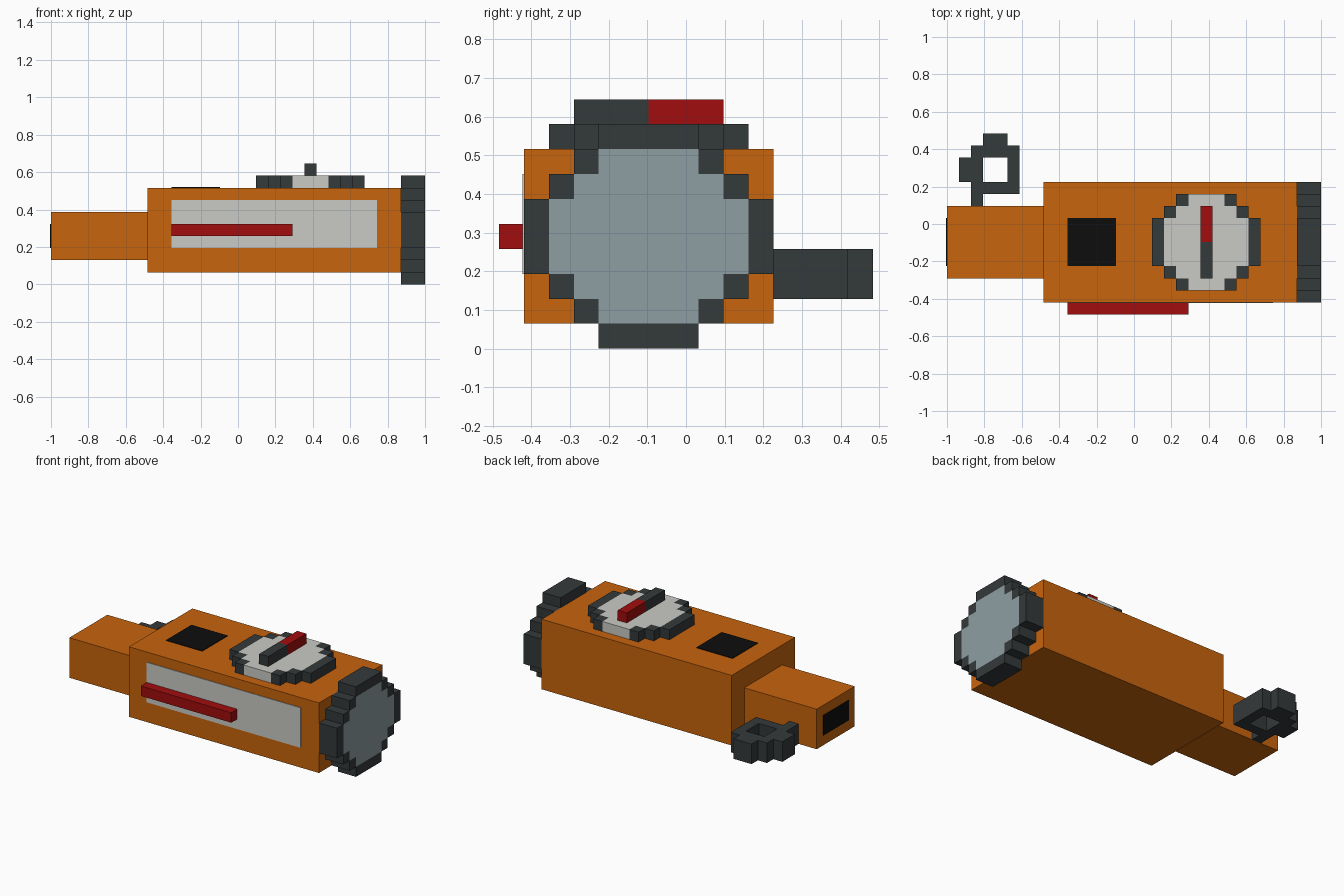
import bpy
import bmesh
from mathutils import Matrix, Vector

if "Cube" in bpy.data.objects:
    bpy.data.objects.remove(bpy.data.objects["Cube"])

U = 2 / 31       # one block of the stepped design
T = 0.06         # thickness of painted plates, in blocks


def material(name, rgb):
    m = bpy.data.materials.new(name)
    m.use_nodes = True
    m.diffuse_color = (*rgb, 1)
    m.node_tree.nodes["Principled BSDF"].inputs["Base Color"].default_value = (*rgb, 1)
    return m


orange = material("orange", (0.58, 0.128, 0.004))
pale = material("pale grey", (0.59, 0.59, 0.56))
dark = material("charcoal", (0.034, 0.041, 0.043))
red = material("red", (0.36, 0.004, 0.004))
glass = material("glass blue grey", (0.268, 0.337, 0.361))
black = material("black", (0.004, 0.004, 0.004))


def blocks(name, mat, *boxes):
    """One object from boxes given as (x0, x1, y0, y1, z0, z1) in blocks."""
    bm = bmesh.new()
    for x0, x1, y0, y1, z0, z1 in boxes:
        size = Vector((x1 - x0, y1 - y0, z1 - z0)) * U
        mid = Vector((x0 + x1, y0 + y1, z0 + z1)) * U / 2
        bmesh.ops.create_cube(bm, size=1, matrix=Matrix.Translation(mid) @ Matrix.Diagonal((*size, 1)))
    mesh = bpy.data.meshes.new(name)
    bm.to_mesh(mesh)
    bm.free()
    mesh.materials.append(mat)
    ob = bpy.data.objects.new(name, mesh)
    bpy.context.collection.objects.link(ob)
    return ob


def stepped_disc(half, mid_band):
    """Stepped round: rows narrowing by a block. Returns core and rim rectangles (u0, u1, v0, v1)."""
    core = [(-half, half, -mid_band, mid_band)]
    rim = [(s * half - (s < 0), s * half + (s > 0), -mid_band, mid_band) for s in (-1, 1)]
    for i in (1, 2):
        h = half - i
        for v in (mid_band + i - 1, -mid_band - i):
            core.append((-h, h, v, v + 1))
            rim += [(h, h + 1, v, v + 1), (-h - 1, -h, v, v + 1)]
    return core, rim


CY = -1.5  # centre line of the body

# Body and grip
blocks("body", orange, (-7.5, 13.5, CY - 5, CY + 5, 1, 8))
blocks("grip", orange, (-15.5, -7.5, CY - 3, CY + 3, 2, 6))

# Painted panels
blocks("side_panel", pale, (-5.5, 11.5, -6.5 - T, -6.5, 3, 7))
blocks("top_window", black, (-5.5, -1.5, CY - 2, CY + 2, 8, 8 + T))
blocks("grip_end_window", black, (-15.5 - T, -15.5, CY - 2, CY + 2, 3, 5))
blocks("side_slider", red, (-5.5, 4.5, -7.5, -6.5, 4, 5))

# Lens at the end of the body
core, rim = stepped_disc(4, 1.5)
rim += [(-2, 2, 3.5, 4.5), (-2, 2, -4.5, -3.5)]


def lens_boxes(rects):
    return [(13.5, 15.5, CY + a, CY + b, 4.5 + c, 4.5 + d) for a, b, c, d in rects]


blocks("lens_glass", glass, *lens_boxes(core))
blocks("lens_rim", dark, *lens_boxes(rim))

# Dial on top, with a two-colour pointer
core, rim = stepped_disc(3.5, 2)


def dial_boxes(rects):
    return [(6 + a, 6 + b, CY + c, CY + d, 8, 9) for a, b, c, d in rects]


blocks("dial_face", pale, *dial_boxes(core))
blocks("dial_grips", dark, *dial_boxes(rim))
blocks("pointer_tip", red, (5.5, 6.5, CY, CY + 3, 9, 10))
blocks("pointer_tail", dark, (5.5, 6.5, CY - 3, CY, 9, 10))

# Crank ring behind the grip
blocks("crank_ring", dark,
       (-13.5, -12.5, 2.5, 6.5, 2, 4), (-10.5, -9.5, 2.5, 6.5, 2, 4),
       (-12.5, -10.5, 2.5, 3.5, 2, 4), (-12.5, -10.5, 5.5, 6.5, 2, 4))
blocks("crank_knobs", dark,
       (-12.5, -10.5, 6.5, 7.5, 2, 4), (-14.5, -13.5, 3.5, 5.5, 2, 4))
blocks("crank_stem", dark, (-13.5, -12.5, 1.5, 2.5, 2, 4))
